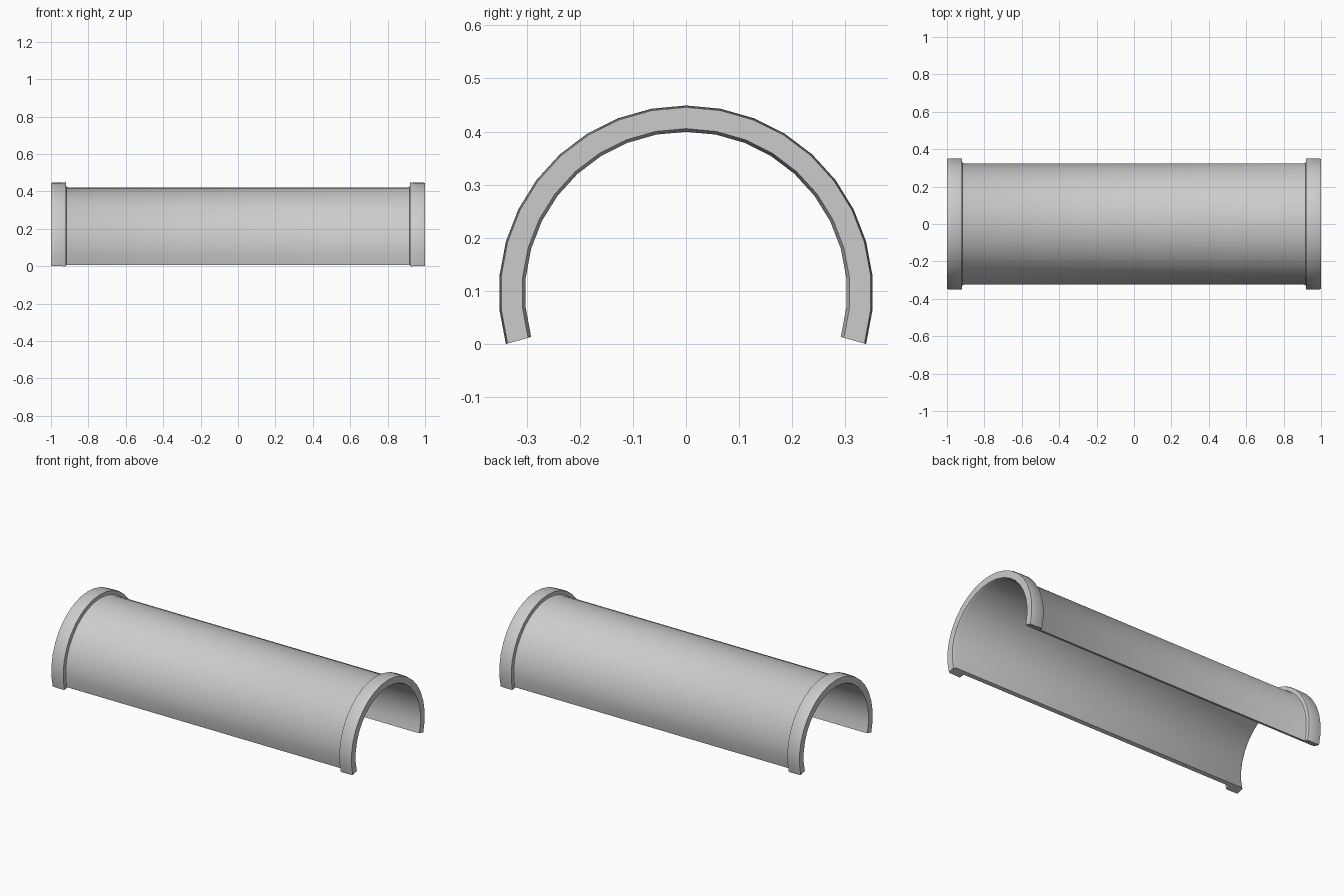
import bpy, bmesh, math

if "Cube" in bpy.data.objects:
    bpy.data.objects.remove(bpy.data.objects["Cube"])

STEPS = 20                       # arch segments
STEP = 2 * math.pi / 34          # angle of one segment
CENTRE_Z = 0.0965                # arch axis height

# Right half of the wall section as (x, radius), outside then inside
outer_half = [(0.91, 0.325), (0.918, 0.329), (0.92, 0.350),
              (0.925, 0.3525), (0.99, 0.351), (1.0, 0.349)]
inner_half = [(1.0, 0.309), (0.985, 0.303)]
right = outer_half + inner_half
profile = right + [(-x, r) for x, r in reversed(right)]


def sweep_arch(name, section):
    """Sweep a closed section around the x axis into an open arch."""
    bm = bmesh.new()
    rings = []
    for i in range(STEPS + 1):
        a = (i - STEPS / 2) * STEP
        rings.append([bm.verts.new((x, r * math.sin(a), CENTRE_Z + r * math.cos(a)))
                      for x, r in section])
    n = len(section)
    for a, b in zip(rings, rings[1:]):
        for j in range(n):
            k = (j + 1) % n
            bm.faces.new((a[j], a[k], b[k], b[j]))
    # Bottom edges of the wall
    bm.faces.new(rings[0])
    bm.faces.new(rings[-1][::-1])
    bmesh.ops.recalc_face_normals(bm, faces=bm.faces)
    mesh = bpy.data.meshes.new(name)
    bm.to_mesh(mesh)
    bm.free()
    obj = bpy.data.objects.new(name, mesh)
    bpy.context.collection.objects.link(obj)
    return obj


# Half-pipe shell with raised collars at both ends
shell = sweep_arch("half_pipe_shell", profile)
bpy.context.view_layer.objects.active = shell
shell.select_set(True)
bpy.ops.object.shade_smooth_by_angle(angle=math.radians(30))
